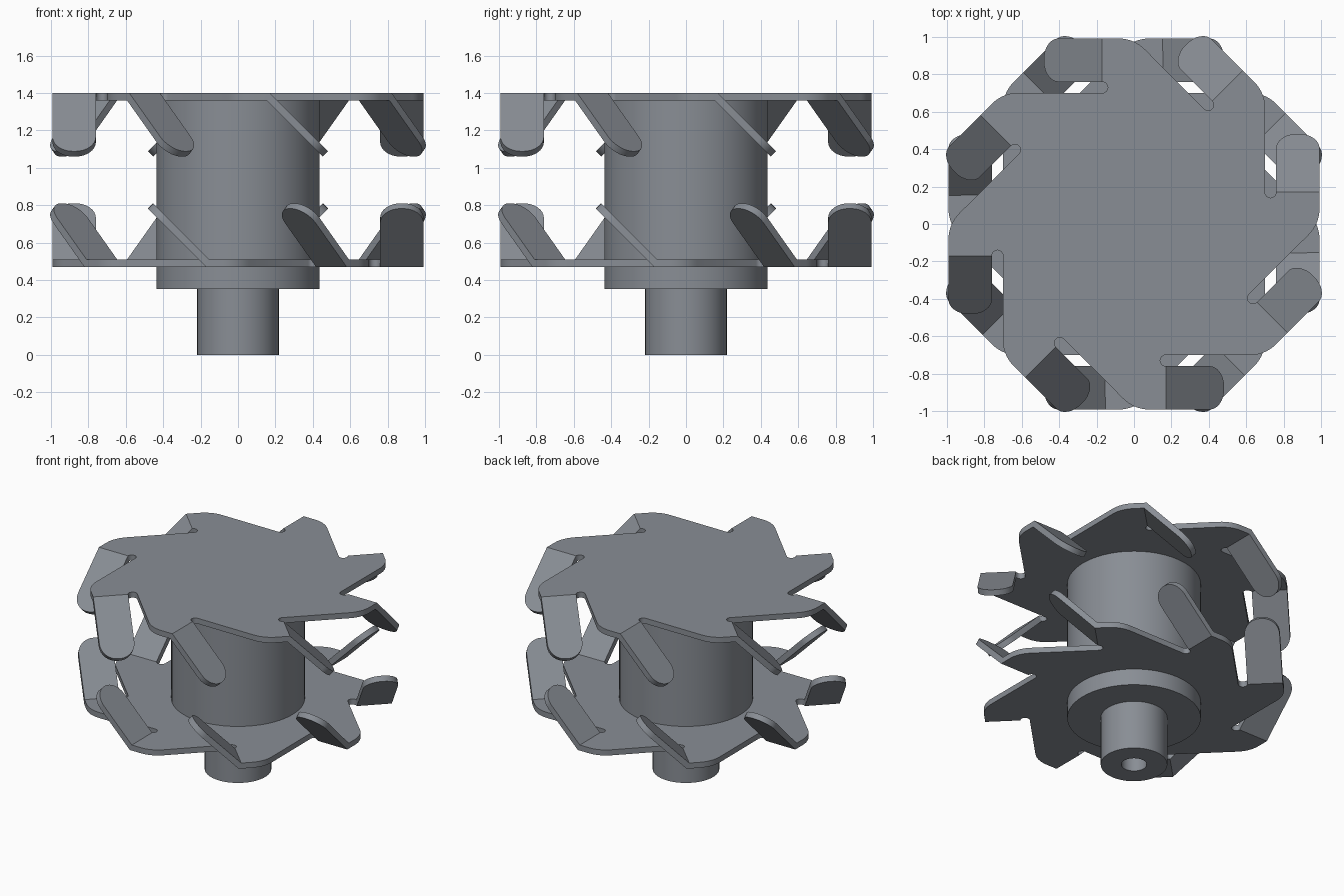
import bpy, bmesh
from math import sin, cos, pi, radians
from mathutils import Vector, Matrix

if "Cube" in bpy.data.objects:
    bpy.data.objects.remove(bpy.data.objects["Cube"])

TABS = 8
OUT, IN, SLOT = 0.992, 0.76, 0.70     # outer edge, tab inner edge, slot inner edge
BEND, TIP = 0.17, 0.482               # bend line and tab tip along the edge
THICK = 0.04

steel = bpy.data.materials.new("dark_steel")
steel.diffuse_color = (0.25, 0.27, 0.30, 1)
steel.use_nodes = True
steel.node_tree.nodes["Principled BSDF"].inputs["Base Color"].default_value = steel.diffuse_color


def fillet(prev, p, nxt, r, n=8):
    """Points rounding the corner p with radius r."""
    p = Vector(p)
    a, b = (Vector(prev) - p).normalized(), (Vector(nxt) - p).normalized()
    half = a.angle(b) / 2
    t = r / (sin(half) / cos(half))
    c = p + (a + b).normalized() * (r / sin(half))
    s, e = p + a * t - c, p + b * t - c
    ang = s.angle(e)
    return [c + (s * sin((1 - i / n) * ang) + e * sin(i / n * ang)) / sin(ang)
            for i in range(n + 1)]


def finish(ob):
    bpy.ops.object.select_all(action='DESELECT')
    ob.select_set(True)
    bpy.context.view_layer.objects.active = ob
    for m in list(ob.modifiers):
        bpy.ops.object.modifier_apply(modifier=m.name)
    bpy.ops.object.shade_smooth_by_angle(angle=radians(30))


def new_object(name, bm):
    me = bpy.data.meshes.new(name)
    bm.to_mesh(me)
    bm.free()
    me.materials.append(steel)
    ob = bpy.data.objects.new(name, me)
    bpy.context.collection.objects.link(ob)
    return ob


def claw_plate(name, z, flip):
    bm = bmesh.new()
    # one sector, drawn along the front edge (y = -distance)
    k = cos(pi / 4)
    corner = Vector((0, -OUT))
    nose = fillet(corner + Vector((-k, k)), corner, (BEND, -OUT), 0.2)
    mid, rad = -(IN + SLOT) / 2, (IN - SLOT) / 2
    slot = [Vector((BEND - rad * sin(pi * i / 8), mid - rad * cos(pi * i / 8)))
            for i in range(1, 9)]
    # flat length of the tab, folded 45 degrees
    L = (TIP - BEND) / k
    tip = (fillet((0, -OUT), (L, -OUT), (L, -IN), 0.11)
           + fillet((L, -OUT), (L, -IN), (0, -IN), 0.11))
    ring = []
    for s in range(TABS):
        rot = Matrix.Rotation(s * 2 * pi / TABS, 4, 'Z')

        def v(x, y, h=0):
            return bm.verts.new(rot @ Vector((x, y, h)))
        a, b = v(BEND, -OUT), v(BEND, -IN)
        ring += [v(*p) for p in nose] + [a, b] + [v(*p) for p in slot]
        bm.faces.new([a] + [v(BEND + p.x * k, p.y, -p.x * k) for p in tip] + [b])
    bm.faces.new(ring)
    bm.normal_update()
    for f in bm.faces:
        if f.normal.z < 0:
            f.normal_flip()
    ob = new_object(name, bm)
    m = ob.modifiers.new("thickness", 'SOLIDIFY')
    m.thickness, m.offset, m.use_even_offset = THICK, -1, True
    finish(ob)
    ob.location.z = z
    if flip:
        ob.rotation_euler.x = pi


def lathe(name, profile, closed, n=64):
    bm = bmesh.new()
    vs = [bm.verts.new((r, 0, z)) for r, z in profile]
    pairs = list(zip(vs, vs[1:])) + ([(vs[-1], vs[0])] if closed else [])
    es = [bm.edges.new(p) for p in pairs]
    bmesh.ops.spin(bm, geom=vs + es, cent=(0, 0, 0), axis=(0, 0, 1),
                   angle=2 * pi, steps=n, use_duplicate=False)
    bmesh.ops.remove_doubles(bm, verts=bm.verts, dist=1e-4)
    bmesh.ops.recalc_face_normals(bm, faces=bm.faces)
    finish(new_object(name, bm))


# central winding core
lathe("core", [(0, 0.352), (0.437, 0.352), (0.437, 1.365), (0, 1.365)], False)
# hollow shaft below the core
lathe("shaft", [(0.083, 0), (0.218, 0), (0.218, 0.352), (0.083, 0.352)], True)
# plates with folded claws facing each other
claw_plate("top_claw_plate", 1.40, False)
claw_plate("bottom_claw_plate", 0.47, True)
